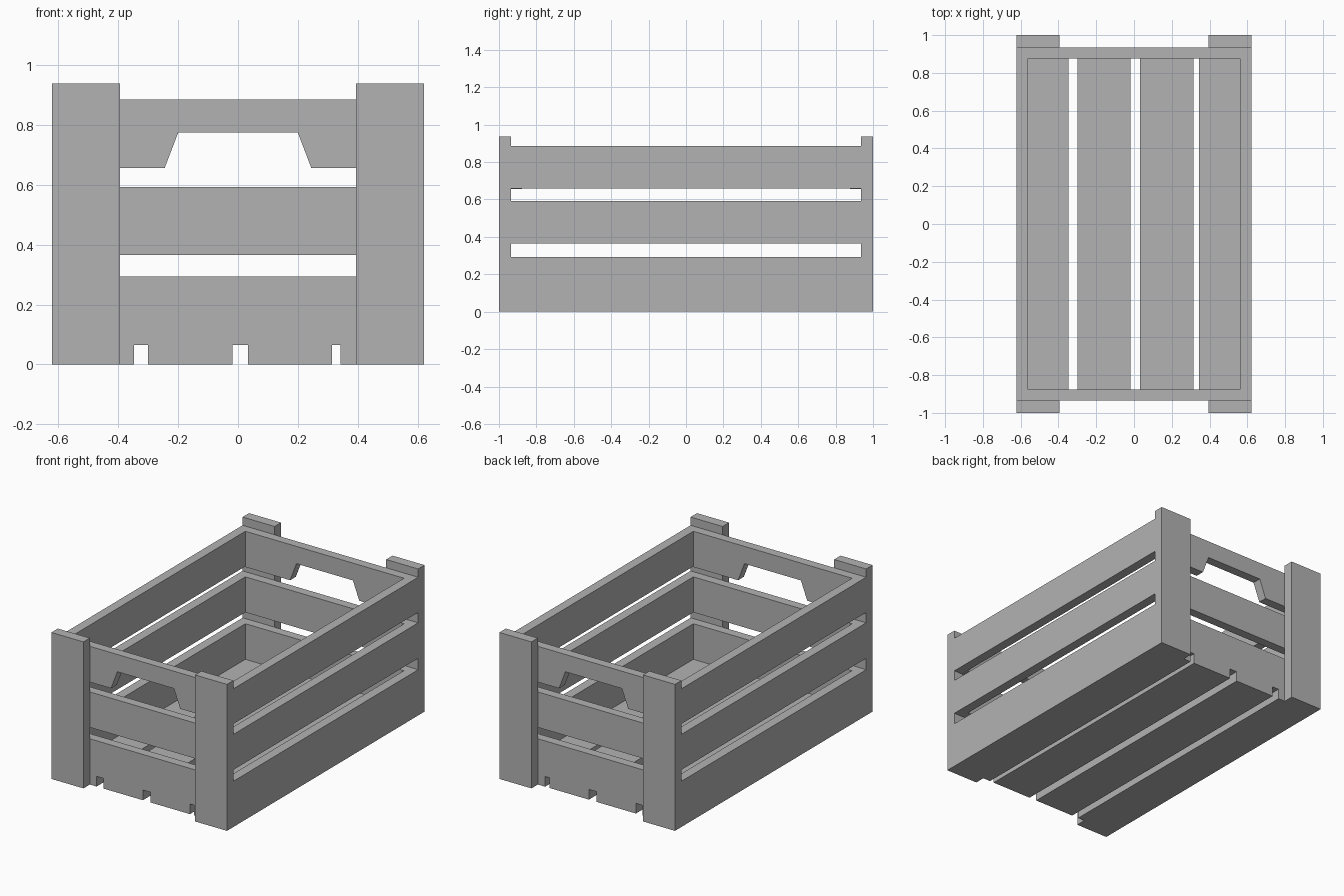
import bpy
import bmesh

if "Cube" in bpy.data.objects:
    bpy.data.objects.remove(bpy.data.objects["Cube"], do_unlink=True)

# Single plain grey for the whole crate
grey = bpy.data.materials.new("plain_grey")
grey.use_nodes = True
colour = (0.45, 0.45, 0.45, 1)
grey.diffuse_color = colour
grey.node_tree.nodes["Principled BSDF"].inputs["Base Color"].default_value = colour

HALF_X, HALF_Y = 0.622, 1.0        # outer half width and half length
SIDE_IN = 0.562                    # inner face of the long sides
END_OUT, END_IN = 0.935, 0.877     # outer and inner faces of the end slats
POST_IN, POST_TOP = 0.395, 0.938
FLOOR = 0.065


def panel(name, outline, y0, y1):
    """Extrude an outline in x, z from y0 to y1."""
    bm = bmesh.new()
    face = bm.faces.new([bm.verts.new((x, y0, z)) for x, z in outline])
    out = bmesh.ops.extrude_face_region(bm, geom=[face])
    moved = [v for v in out["geom"] if isinstance(v, bmesh.types.BMVert)]
    bmesh.ops.translate(bm, verts=moved, vec=(0, y1 - y0, 0))
    bmesh.ops.recalc_face_normals(bm, faces=bm.faces)
    mesh = bpy.data.meshes.new(name)
    bm.to_mesh(mesh)
    bm.free()
    mesh.materials.append(grey)
    obj = bpy.data.objects.new(name, mesh)
    bpy.context.collection.objects.link(obj)
    return obj


def box(name, x0, x1, y0, y1, z0, z1):
    return panel(name, [(x0, z0), (x1, z0), (x1, z1), (x0, z1)], y0, y1)


# Corner posts
for sx, side in ((1, "left"), (-1, "right")):
    for sy, end in ((-1, "front"), (1, "back")):
        box(f"{end}_{side}_post", sx * POST_IN, sx * HALF_X,
            sy * END_OUT, sy * HALF_Y, 0, POST_TOP)

# Long side slats
for sx, side in ((1, "left"), (-1, "right")):
    for level, z0, z1 in (("lower", 0, 0.293), ("middle", 0.366, 0.593),
                          ("upper", 0.66, 0.885)):
        box(f"{side}_{level}_slat", sx * SIDE_IN, sx * HALF_X,
            -END_OUT, END_OUT, z0, z1)

# End slats, the upper one with a hand hold cut in its lower edge
half_handle = [(SIDE_IN, 0.885), (SIDE_IN, 0.656), (0.245, 0.656), (0.2, 0.774)]
handle = half_handle + [(-x, z) for x, z in reversed(half_handle)]
for sy, end in ((-1, "front"), (1, "back")):
    y0, y1 = sy * END_IN, sy * END_OUT
    box(f"{end}_lower_slat", -SIDE_IN, SIDE_IN, y0, y1, FLOOR, 0.293)
    box(f"{end}_middle_slat", -SIDE_IN, SIDE_IN, y0, y1, 0.366, 0.593)
    panel(f"{end}_handle_slat", handle, y0, y1)

# Floor boards
for name, x0, x1 in (("right_outer", -SIDE_IN, -0.347), ("right_inner", -0.3, -0.019),
                     ("left_inner", 0.033, 0.314), ("left_outer", 0.343, SIDE_IN)):
    box(f"{name}_floor_board", x0, x1, -END_OUT, END_OUT, 0, FLOOR)
